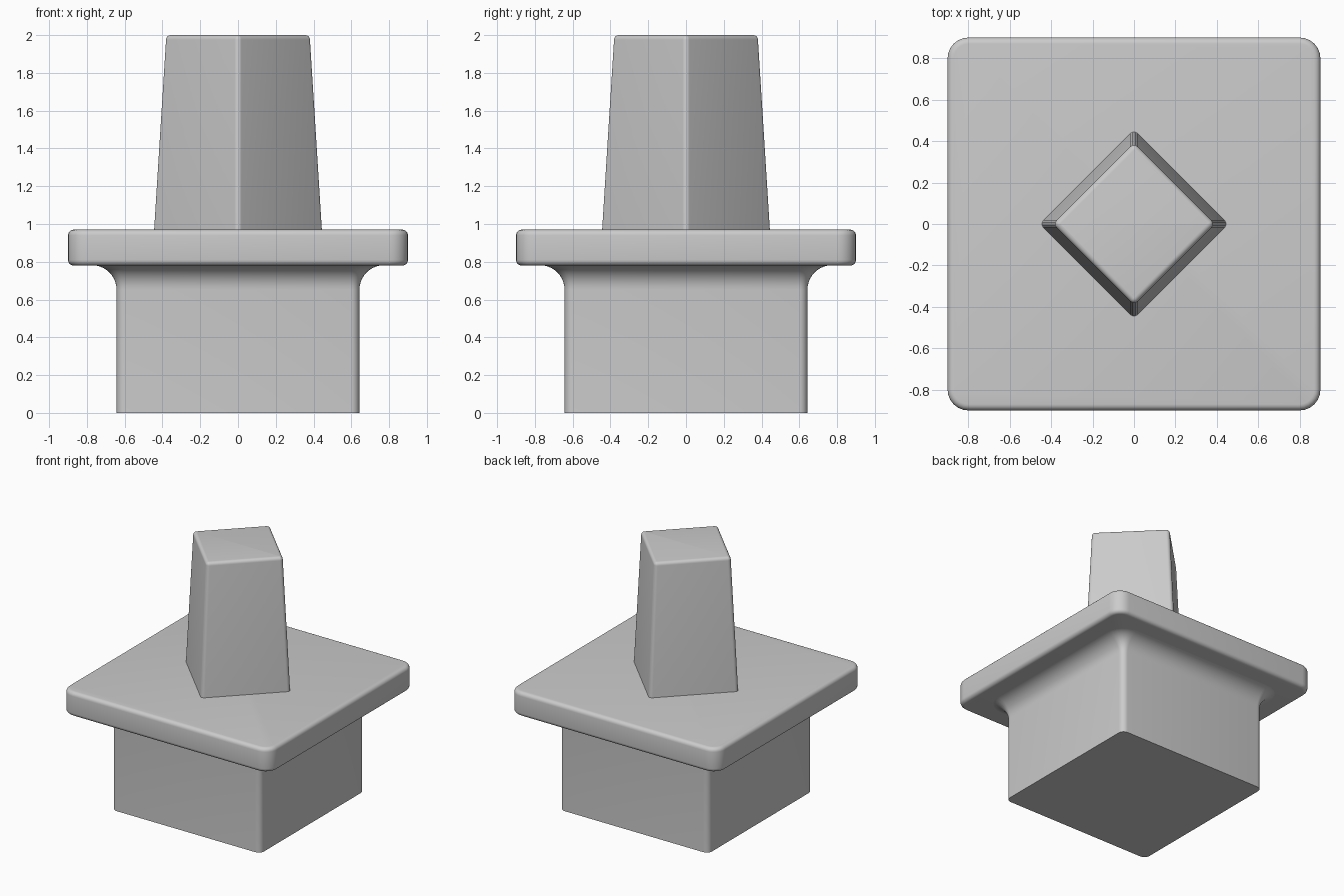
import bpy
import bmesh
from math import sin, cos, pi, radians

old = bpy.data.objects.get("Cube")
if old:
    bpy.data.objects.remove(old, do_unlink=True)

grey = bpy.data.materials.new("plain grey")
grey.use_nodes = True
colour = (0.6, 0.6, 0.6, 1)
grey.diffuse_color = colour
grey.node_tree.nodes["Principled BSDF"].inputs["Base Color"].default_value = colour


def rounded_square(half, radius, z, turn, steps=6):
    """Outline of a square with rounded corners, turned about z."""
    points = []
    for corner in range(4):
        middle = pi / 4 + corner * pi / 2
        cx = (half - radius) * 2 ** 0.5 * cos(middle)
        cy = (half - radius) * 2 ** 0.5 * sin(middle)
        for i in range(steps + 1):
            a = corner * pi / 2 + i / steps * pi / 2
            x, y = cx + radius * cos(a), cy + radius * sin(a)
            points.append((x * cos(turn) - y * sin(turn),
                           x * sin(turn) + y * cos(turn), z))
    return points


def loft(name, sections, turn=0):
    """Skin a stack of (half width, corner radius, height) sections."""
    bm = bmesh.new()
    rings = [[bm.verts.new(p) for p in rounded_square(h, r, z, turn)]
             for h, r, z in sections]
    for low, high in zip(rings, rings[1:]):
        for i in range(len(low)):
            j = (i + 1) % len(low)
            bm.faces.new((low[i], low[j], high[j], high[i]))
    bm.faces.new(rings[0][::-1])
    bm.faces.new(rings[-1])
    mesh = bpy.data.meshes.new(name)
    bm.to_mesh(mesh)
    bm.free()
    mesh.materials.append(grey)
    obj = bpy.data.objects.new(name, mesh)
    bpy.context.collection.objects.link(obj)
    bpy.ops.object.select_all(action="DESELECT")
    obj.select_set(True)
    bpy.context.view_layer.objects.active = obj
    bpy.ops.object.shade_smooth_by_angle(angle=radians(35))


def edge_round(half, corner, z, size, side, steps=5):
    """Sections rounding a rim: side 1 is the top rim, -1 the bottom rim."""
    result = []
    for i in range(steps + 1):
        a = i / steps * pi / 2
        inset = size * (1 - cos(a))
        result.append((half - inset, corner - inset, z - side * size * (1 - sin(a))))
    return result[::side]


# Square plug with a hollow curve flaring out under the plate
FLARE = 0.13
flare = []
for i in range(11):
    a = i / 10 * pi / 2
    out = FLARE * (1 - cos(a))
    flare.append((0.643 + out, 0.045 + out, 0.782 - FLARE * (1 - sin(a))))
loft("base_plug", [(0.643, 0.045, 0)] + flare)

# Wide plate with softened rims
loft("plate", edge_round(0.9, 0.1, 0.78, 0.03, -1) + edge_round(0.9, 0.1, 0.97, 0.03, 1))

# Tapered post set cornerwise on the plate
loft("post", [(0.322, 0.026, 0.96)] + edge_round(0.277, 0.026, 2, 0.025, 1), pi / 4)
